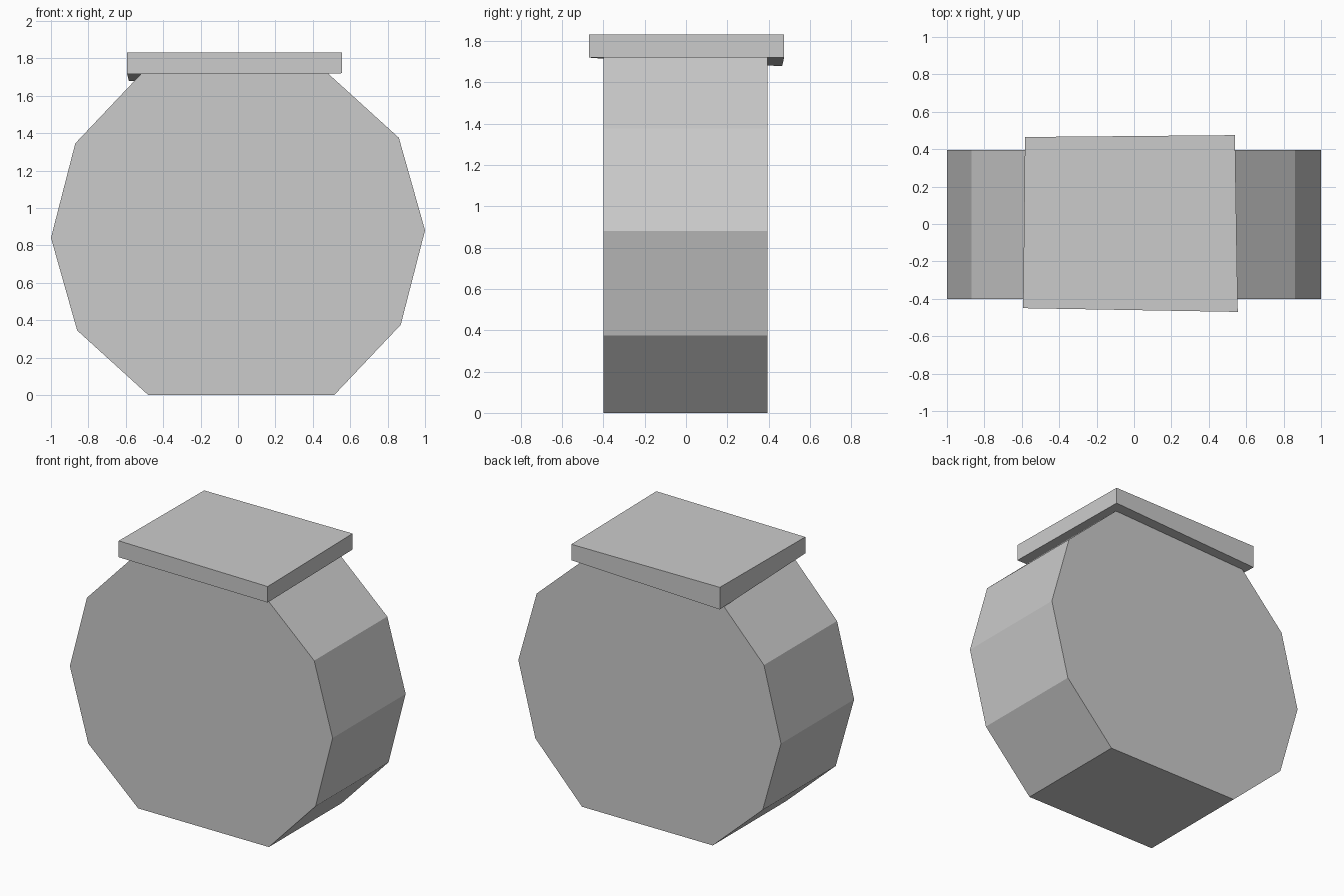
import bpy, bmesh

if "Cube" in bpy.data.objects:
    bpy.data.objects.remove(bpy.data.objects["Cube"])


def loft(name, ring_a, ring_b):
    """Closed solid between two matching rings of points."""
    bm = bmesh.new()
    a = [bm.verts.new(p) for p in ring_a]
    b = [bm.verts.new(p) for p in ring_b]
    n = len(a)
    bm.faces.new(a)
    bm.faces.new(b[::-1])
    for i in range(n):
        j = (i + 1) % n
        bm.faces.new((a[j], a[i], b[i], b[j]))
    bmesh.ops.recalc_face_normals(bm, faces=bm.faces)
    mesh = bpy.data.meshes.new(name)
    bm.to_mesh(mesh)
    bm.free()
    obj = bpy.data.objects.new(name, mesh)
    bpy.context.collection.objects.link(obj)
    return obj


# Ten-sided body: half the outline, the rest by point symmetry about its centre
MID = 0.86
half = [(-0.48, 0), (0.515, 0), (0.87, 0.375), (1.0, 0.88), (0.86, 1.375)]
outline = half + [(-x, 2 * MID - z) for x, z in half]
loft("jar_body",
     [(x, -0.4, z) for x, z in outline],
     [(x, 0.395, z) for x, z in outline])

# Slightly skewed lid, its back left bottom corner hanging lower
corners = [(-0.593, -0.45), (0.555, -0.47), (0.54, 0.475), (-0.583, 0.465)]
bottom = [1.717, 1.72, 1.72, 1.678]
loft("jar_lid",
     [(x, y, z) for (x, y), z in zip(corners, bottom)],
     [(x, y, 1.83) for x, y in corners])
